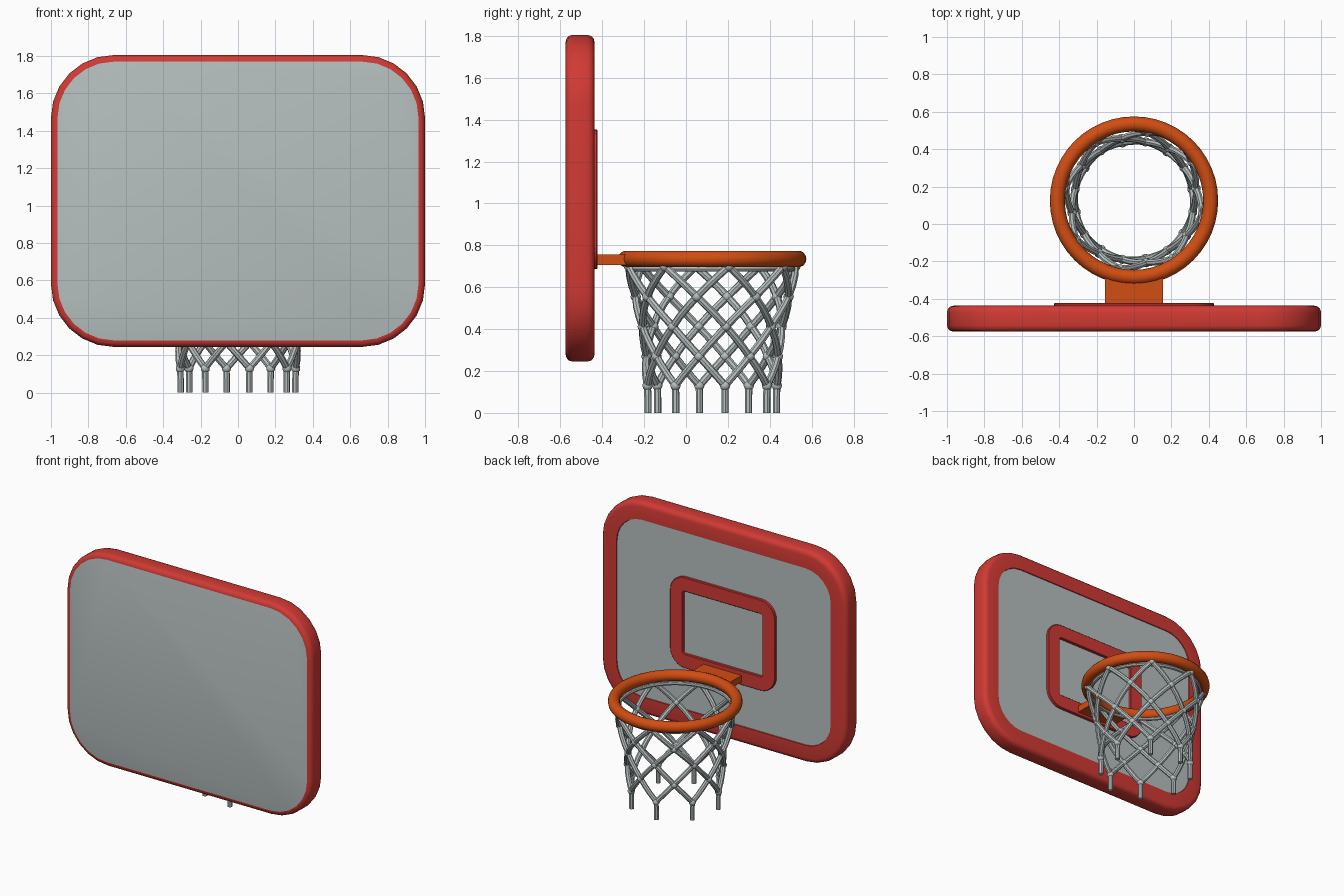
import bpy, bmesh, math
from mathutils import Vector

if "Cube" in bpy.data.objects:
    bpy.data.objects.remove(bpy.data.objects["Cube"])


def material(name, rgb):
    m = bpy.data.materials.new(name)
    m.diffuse_color = (*rgb, 1)
    m.use_nodes = True
    m.node_tree.nodes["Principled BSDF"].inputs["Base Color"].default_value = m.diffuse_color
    return m


RED = material("red", (0.64, 0.042, 0.034))
GREY = material("light_grey", (0.47, 0.52, 0.52))
ORANGE = material("orange", (0.64, 0.075, 0.006))
RIM_Y, RIM_Z = 0.125, 0.735


def rounded_rect(hx, hz, r, cz, y, seg=6):
    pts = []
    for k, (sx, sz) in enumerate([(1, 1), (-1, 1), (-1, -1), (1, -1)]):
        for i in range(seg + 1):
            a = math.pi / 2 * (k + i / seg)
            pts.append((sx * (hx - r) + r * math.cos(a), y,
                        cz + sz * (hz - r) + r * math.sin(a)))
    return pts


def loft(name, hx, hz, r, cz, profile, mats, cap_mat=None, closed=False):
    """Loft rounded rectangles through (inset, y) steps."""
    bm = bmesh.new()
    rings = [[bm.verts.new(p) for p in rounded_rect(hx - d, hz - d, r - d, cz, y)]
             for d, y in profile]
    n = len(rings[0])
    pairs = list(zip(rings, rings[1:]))
    if closed:
        pairs.append((rings[-1], rings[0]))
    for a, b in pairs:
        for i in range(n):
            bm.faces.new((a[i], a[(i + 1) % n], b[(i + 1) % n], b[i]))
    if not closed:
        for ring in (rings[0], rings[-1]):
            bm.faces.new(ring).material_index = cap_mat
    bmesh.ops.recalc_face_normals(bm, faces=bm.faces)
    return finish(name, bm, mats)


def finish(name, bm, mats):
    me = bpy.data.meshes.new(name)
    bm.to_mesh(me)
    bm.free()
    ob = bpy.data.objects.new(name, me)
    bpy.context.collection.objects.link(ob)
    for m in mats:
        me.materials.append(m)
    smooth(ob)
    return ob


def smooth(ob):
    bpy.ops.object.select_all(action='DESELECT')
    ob.select_set(True)
    bpy.context.view_layer.objects.active = ob
    bpy.ops.object.shade_smooth_by_angle(angle=math.radians(40))


# Backboard: red rounded frame with grey panels on both sides
loft("backboard", 1.0, 0.78, 0.335, 1.025,
     [(0.035, -0.575), (0.018, -0.571), (0.005, -0.56), (0, -0.542),
      (0, -0.472), (0.005, -0.453), (0.018, -0.441), (0.035, -0.437),
      (0.128, -0.437), (0.13, -0.443)], [RED, GREY], cap_mat=1)

# Shooter target frame
loft("target_frame", 0.428, 0.334, 0.12, 1.02,
     [(0, -0.45), (0, -0.427), (0.004, -0.423), (0.1, -0.423),
      (0.104, -0.427), (0.104, -0.45)], [RED], closed=True)

# Rim
bpy.ops.mesh.primitive_torus_add(major_radius=0.41, minor_radius=0.04,
                                 major_segments=48, minor_segments=14,
                                 location=(0, RIM_Y, RIM_Z))
rim = bpy.context.object
rim.name = "rim"
rim.data.materials.append(ORANGE)
smooth(rim)

# Bracket between board and rim
bm = bmesh.new()
bmesh.ops.create_cube(bm, size=1)
for v in bm.verts:
    v.co = Vector((v.co.x * 0.31, -0.35 + v.co.y * 0.18, 0.732 + v.co.z * 0.05))
finish("rim_bracket", bm, [ORANGE])

# Net: eight crossing strand pairs ending in eight hanging tails
COUNT, STEP, START = 8, math.pi / 8, math.radians(11.25)
ROWS = [(0.700, 0.405), (0.555, 0.372), (0.412, 0.338), (0.270, 0.320), (0.130, 0.315)]


def on_net(angle, z, r):
    return (r * math.cos(angle), RIM_Y + r * math.sin(angle), z)


def strand_points(start, direction):
    pts = []
    for k in range(len(ROWS) - 1):
        (z0, r0), (z1, r1) = ROWS[k], ROWS[k + 1]
        for t in (0, 0.33, 0.67):
            pts.append(on_net(start + direction * STEP * (k + t),
                              z0 + (z1 - z0) * t, r0 + (r1 - r0) * t))
    pts.append(on_net(start + direction * STEP * (len(ROWS) - 1), *ROWS[-1]))
    return pts


def tubes(name, paths, radius, cyclic=False):
    cu = bpy.data.curves.new(name, 'CURVE')
    cu.dimensions = '3D'
    cu.bevel_depth = radius
    cu.bevel_resolution = 2
    cu.use_fill_caps = True
    for path in paths:
        s = cu.splines.new('POLY')
        s.points.add(len(path) - 1)
        for p, co in zip(s.points, path):
            p.co = (*co, 1)
        s.use_cyclic_u = cyclic
    cu.materials.append(GREY)
    ob = bpy.data.objects.new(name, cu)
    bpy.context.collection.objects.link(ob)
    bpy.ops.object.select_all(action='DESELECT')
    ob.select_set(True)
    bpy.context.view_layer.objects.active = ob
    bpy.ops.object.convert(target='MESH')
    smooth(bpy.context.object)


angles = [START + 2 * STEP * i for i in range(COUNT)]
tubes("net_strands", [strand_points(a, d) for a in angles for d in (1, -1)], 0.018)
tubes("net_tails", [[on_net(a, 0.135, 0.315), on_net(a, 0.07, 0.313), on_net(a, 0, 0.313)]
                    for a in angles], 0.0175)
tubes("net_top_loop", [[on_net(math.tau * i / 40, 0.687, 0.385) for i in range(40)]],
      0.013, cyclic=True)

# Knots where the strands meet
bm = bmesh.new()
for k, (z, r) in enumerate(ROWS):
    for a in angles:
        res = bmesh.ops.create_icosphere(bm, subdivisions=2, radius=0.025)
        bmesh.ops.translate(bm, verts=res['verts'],
                            vec=on_net(a + STEP * (k % 2), z, r))
finish("net_knots", bm, [GREY])
